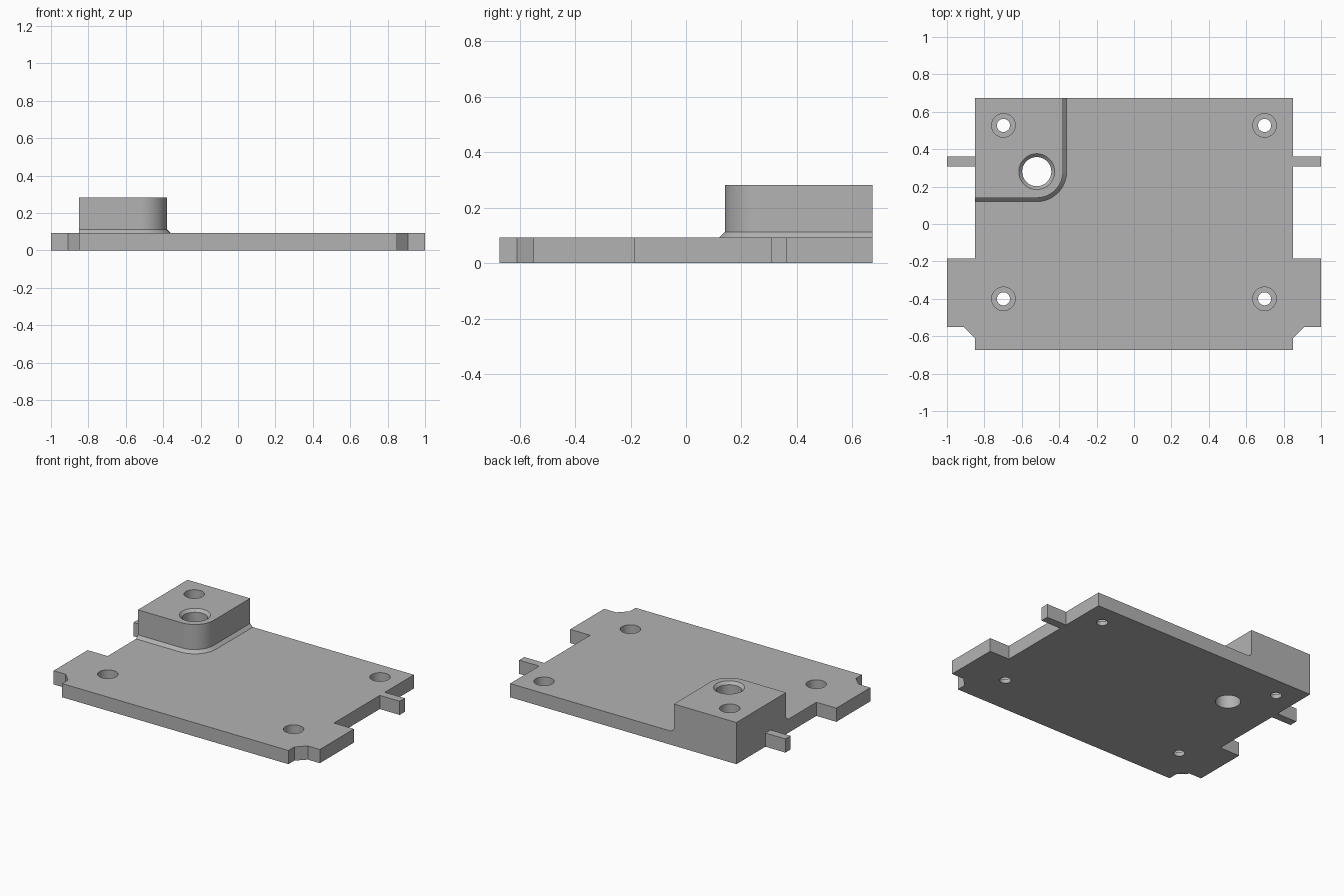
import bpy, bmesh, math

cube = bpy.data.objects.get("Cube")
if cube:
    bpy.data.objects.remove(cube, do_unlink=True)

HALF_Y = 0.673
SIDE = 0.85
PLATE_TOP = 0.093
BLOCK_TOP = 0.283
BORE = (-0.52, 0.28)

grey = bpy.data.materials.new("plain grey")
grey.use_nodes = True
colour = (0.45, 0.45, 0.45, 1)
grey.diffuse_color = colour
grey.node_tree.nodes["Principled BSDF"].inputs["Base Color"].default_value = colour


def loft(name, rings):
    """Solid through stacked outlines; each ring is (z, [(x, y), ...])."""
    bm = bmesh.new()
    loops = [[bm.verts.new((x, y, z)) for x, y in pts] for z, pts in rings]
    n = len(loops[0])
    for low, high in zip(loops, loops[1:]):
        for i in range(n):
            j = (i + 1) % n
            bm.faces.new((low[i], low[j], high[j], high[i]))
    bm.faces.new(loops[0])
    bm.faces.new(loops[-1])
    bmesh.ops.recalc_face_normals(bm, faces=bm.faces)
    mesh = bpy.data.meshes.new(name)
    bm.to_mesh(mesh)
    bm.free()
    obj = bpy.data.objects.new(name, mesh)
    bpy.context.collection.objects.link(obj)
    mesh.materials.append(grey)
    return obj


def circle(centre, radius, sides=48):
    steps = [2 * math.pi * i / sides for i in range(sides)]
    return [(centre[0] + radius * math.cos(a), centre[1] + radius * math.sin(a)) for a in steps]


def drill(name, centre, steps):
    """Round cutter from (z, radius) steps."""
    return loft(name, [(z, circle(centre, r)) for z, r in steps])


def combine(target, tool, operation):
    """Apply a boolean and discard the tool."""
    tool.hide_render = True
    mod = target.modifiers.new(operation, "BOOLEAN")
    mod.operation = operation
    mod.solver = "EXACT"
    mod.object = tool
    bpy.context.view_layer.objects.active = target
    bpy.ops.object.modifier_apply(modifier=mod.name)
    bpy.data.objects.remove(tool, do_unlink=True)


# Base plate outline, with side tabs and chamfered notches, mirrored in x
right_edge = [(SIDE, -HALF_Y), (SIDE, -0.61), (0.91, -0.55), (1, -0.55), (1, -0.185),
              (SIDE, -0.185), (SIDE, 0.307), (1, 0.307), (1, 0.362), (SIDE, 0.362),
              (SIDE, HALF_Y)]
outline = right_edge + [(-x, y) for x, y in reversed(right_edge)]
plate = loft("mounting_plate", [(0, outline), (PLATE_TOP, outline)])


# Corner block with one rounded corner and a chamfered foot
def block_outline(grow):
    radius = 0.14 + grow
    arc = [math.radians(-90 + 90 * i / 16) for i in range(17)]
    corner = [(BORE[0] + radius * math.cos(a), BORE[1] + radius * math.sin(a)) for a in arc]
    return [(-SIDE, BORE[1] - radius)] + corner + [(BORE[0] + radius, HALF_Y), (-SIDE, HALF_Y)]


foot, body = block_outline(0.02), block_outline(0)
block = loft("corner_block", [(0.04, foot), (PLATE_TOP, foot),
                              (PLATE_TOP + 0.02, body), (BLOCK_TOP, body)])
combine(plate, block, "UNION")

# Counterbored screw holes
for side in (-1, 1):
    for y in (0.527, -0.40):
        cutter = drill("screw_hole", (side * 0.698, y),
                       [(-0.1, 0.035), (0.028, 0.035), (0.028, 0.063), (0.4, 0.063)])
        combine(plate, cutter, "DIFFERENCE")

# Large bore with a chamfered mouth
cutter = drill("large_bore", BORE, [(-0.1, 0.078), (BLOCK_TOP - 0.018, 0.078),
                                    (BLOCK_TOP, 0.096), (0.4, 0.096)])
combine(plate, cutter, "DIFFERENCE")

# Merge leftover coplanar faces and shade
bm = bmesh.new()
bm.from_mesh(plate.data)
bmesh.ops.remove_doubles(bm, verts=bm.verts, dist=0.0001)
bmesh.ops.dissolve_limit(bm, angle_limit=math.radians(0.5), verts=bm.verts, edges=bm.edges)
bm.to_mesh(plate.data)
bm.free()
bpy.ops.object.select_all(action="DESELECT")
plate.select_set(True)
bpy.context.view_layer.objects.active = plate
bpy.ops.object.shade_smooth_by_angle(angle=math.radians(30))
